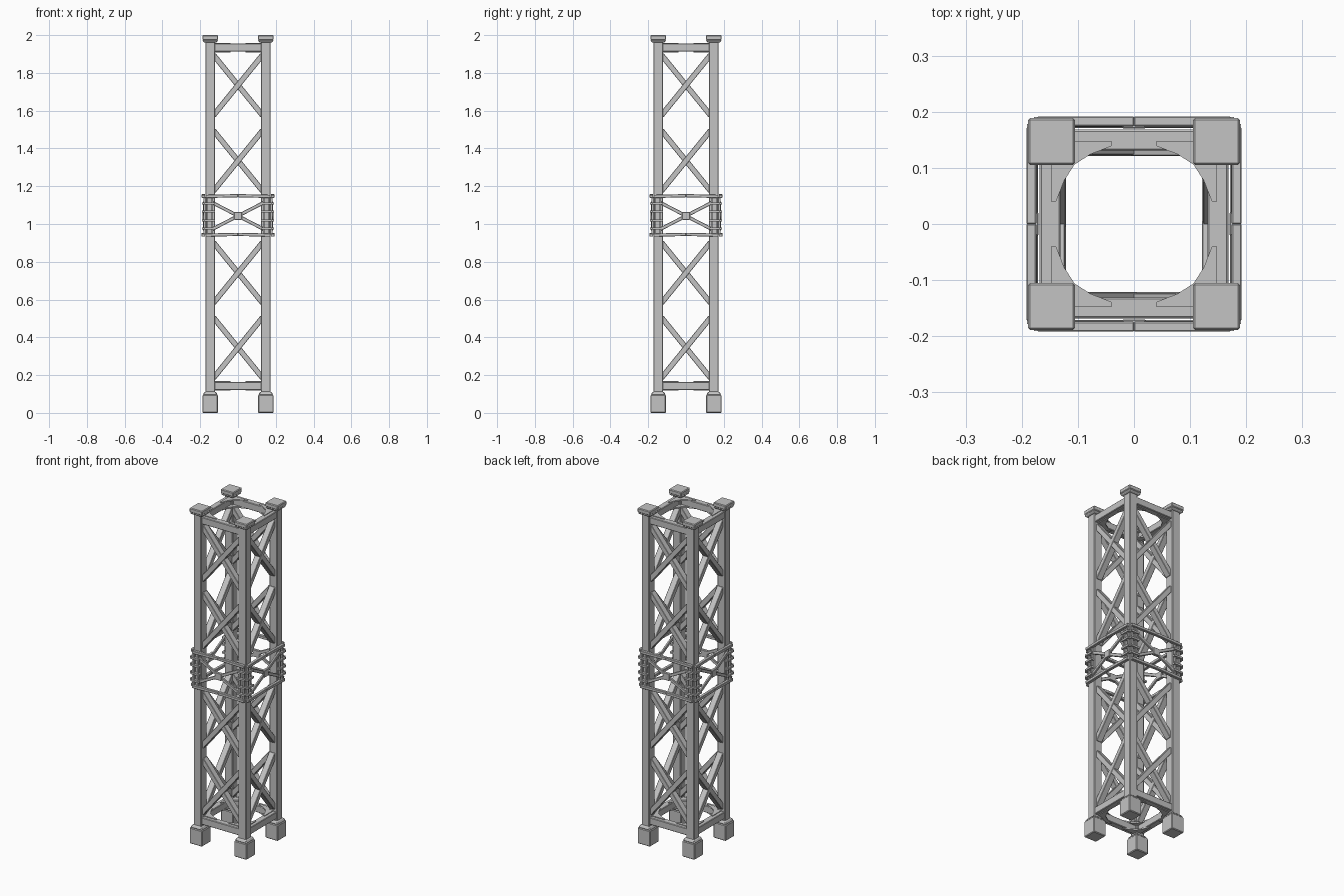
import bpy, bmesh, math
from mathutils import Matrix, Vector

cube = bpy.data.objects.get("Cube")
if cube:
    bpy.data.objects.remove(cube, do_unlink=True)

GREY = (0.55, 0.55, 0.55, 1)
metal = bpy.data.materials.new("grey metal")
metal.use_nodes = True
metal.diffuse_color = GREY
metal.node_tree.nodes["Principled BSDF"].inputs["Base Color"].default_value = GREY

LEG = 0.147
MID = 1.043


def finish(name, bm, bevel=0.0):
    """Repeat the front-side geometry on all four sides and make the object."""
    source = bm.verts[:] + bm.edges[:] + bm.faces[:]
    for k in range(1, 4):
        copy = bmesh.ops.duplicate(bm, geom=source)
        verts = [g for g in copy["geom"] if isinstance(g, bmesh.types.BMVert)]
        bmesh.ops.rotate(bm, verts=verts, matrix=Matrix.Rotation(k * math.pi / 2, 3, 'Z'))
    bmesh.ops.recalc_face_normals(bm, faces=bm.faces)
    mesh = bpy.data.meshes.new(name)
    bm.to_mesh(mesh)
    bm.free()
    mesh.materials.append(metal)
    obj = bpy.data.objects.new(name, mesh)
    bpy.context.collection.objects.link(obj)
    if bevel:
        mod = obj.modifiers.new("worn_edges", 'BEVEL')
        mod.width = bevel
        mod.segments = 1
    return obj


def bar(bm, a, b, width, inner, outer):
    """Flat bar in the front face plane from (x, z) a to b, between two depths."""
    a, b = Vector(a), Vector(b)
    d, mid = b - a, (a + b) / 2
    bmesh.ops.create_cube(bm, size=1, matrix=(
        Matrix.Translation((mid.x, -(inner + outer) / 2, mid.y))
        @ Matrix.Rotation(-math.atan2(d.y, d.x), 4, 'Y')
        @ Matrix.Diagonal((d.length, outer - inner, width, 1))))


def block(bm, half_low, half_high, z0, z1):
    """Square block, optionally tapered, around a leg axis."""
    rings = [[bm.verts.new((LEG + sx * h, -LEG + sy * h, z))
              for sx, sy in ((-1, -1), (1, -1), (1, 1), (-1, 1))]
             for h, z in ((half_low, z0), (half_high, z1))]
    bm.faces.new(rings[0])
    bm.faces.new(rings[1])
    for i in range(4):
        j = (i + 1) % 4
        bm.faces.new((rings[0][i], rings[0][j], rings[1][j], rings[1][i]))


# Corner legs, feet and caps
bm = bmesh.new()
block(bm, 0.026, 0.026, 0.05, 1.98)
finish("legs", bm, 0.004)

bm = bmesh.new()
block(bm, 0.041, 0.041, 0, 0.095)
block(bm, 0.040, 0.030, 0.095, 0.112)
finish("feet", bm, 0.004)

bm = bmesh.new()
block(bm, 0.036, 0.042, 1.962, 1.974)
block(bm, 0.042, 0.042, 1.974, 2.0)
finish("leg_caps", bm, 0.004)

# Horizontal beams near each end
bm = bmesh.new()
for z in (0.143, 1.934):
    bar(bm, (-LEG, z), (LEG, z), 0.042, 0.131, 0.168)
finish("end_beams", bm, 0.003)

# Curved corner plates above and below each horizontal beam
outline = [(0.148, 0.148), (0.04, 0.148), (0.04, 0.139), (0.078, 0.124),
           (0.106, 0.106), (0.124, 0.078), (0.139, 0.04), (0.148, 0.04)]
bm = bmesh.new()
for z in (0.118, 0.16, 1.909, 1.951):
    face = bm.faces.new([bm.verts.new((x, -y, z)) for x, y in outline])
    top = bmesh.ops.extrude_face_region(bm, geom=[face])["geom"]
    bmesh.ops.translate(bm, vec=(0, 0, 0.008),
                        verts=[g for g in top if isinstance(g, bmesh.types.BMVert)])
finish("corner_plates", bm)

# Crossed braces, two bays below and two above the collar
bm = bmesh.new()
for z in (0.345, 0.742, 1.335, 1.735):
    for s in (-1, 1):
        bar(bm, (-0.13, z - s * 0.16), (0.13, z + s * 0.16), 0.029,
            0.122 + s * 0.001, 0.159 + s * 0.001)
finish("cross_braces", bm, 0.002)

# Collar rails
bm = bmesh.new()
for z in (0.941, 1.146):
    for s in (-1, 1):
        bar(bm, (s * 0.172, z), (0, z + 0.004), 0.017, 0.174, 0.192)
finish("collar_rails", bm, 0.002)

# Collar cross with its square hub
bm = bmesh.new()
for s in (-1, 1):
    bar(bm, (-0.135, MID - s * 0.07), (0.135, MID + s * 0.07), 0.018,
        0.172 + s * 0.001, 0.184 + s * 0.001)
bar(bm, (-0.021, MID), (0.021, MID), 0.042, 0.170, 0.188)
finish("collar_cross", bm, 0.002)

# Corner clamps: twin posts with short bars
bm = bmesh.new()
for s in (-1, 1):
    for x in (0.137, 0.163):
        bar(bm, (s * x, 0.945), (s * x, 1.142), 0.009, 0.172, 0.183)
    for dz in (-0.066, -0.024, 0.024, 0.066):
        bar(bm, (s * 0.122, MID + dz), (s * 0.178, MID + dz), 0.011, 0.172, 0.191)
finish("collar_clamps", bm)
